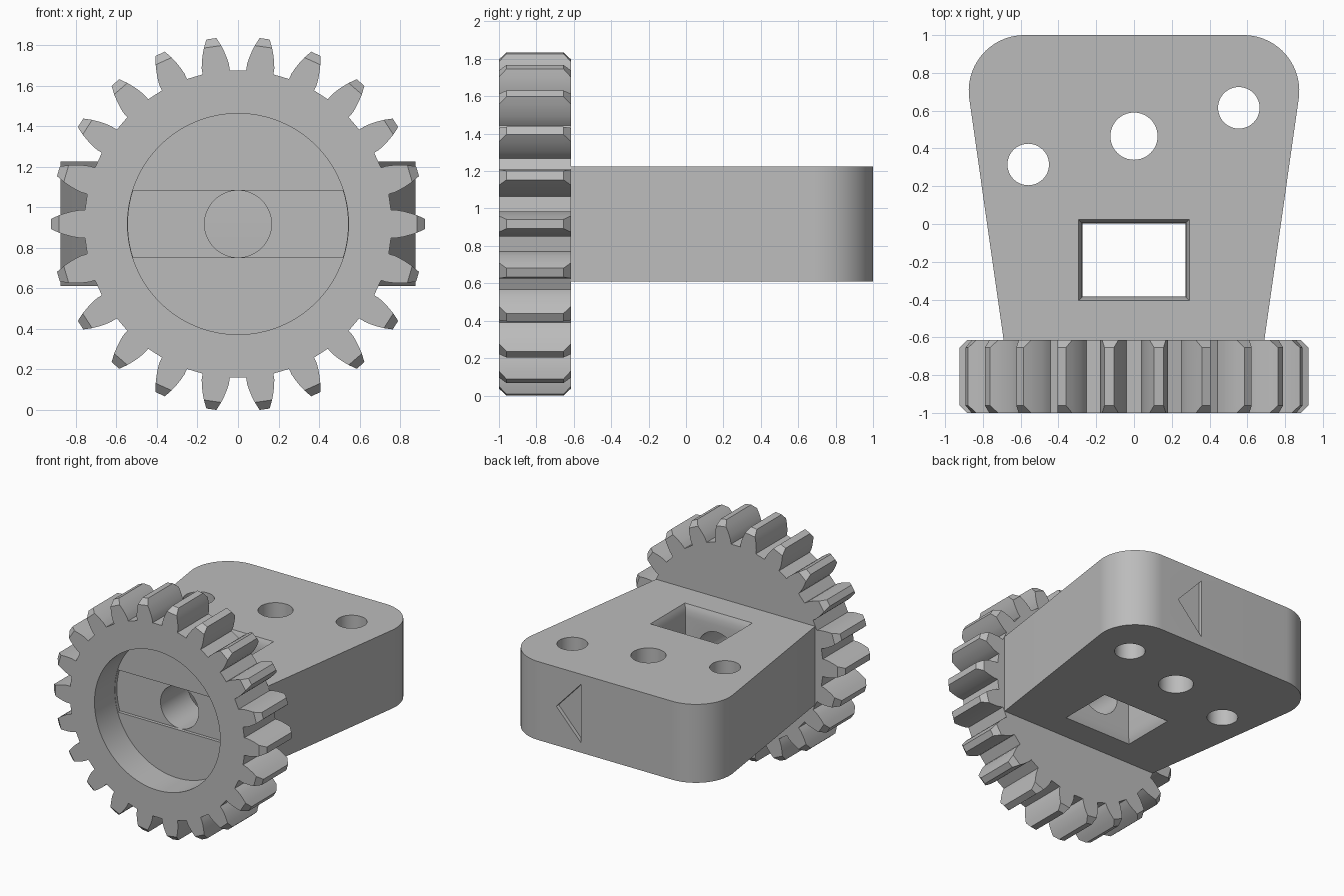
import bpy, bmesh
from math import sin, cos, tan, pi, radians, asin

cube = bpy.data.objects.get("Cube")
if cube:
    bpy.data.objects.remove(cube, do_unlink=True)

CZ = 0.917            # height of the gear axis
FRONT, GEAR_BACK = -1.0, -0.615

grey = bpy.data.materials.new("plain grey")
grey.use_nodes = True
COLOUR = (0.5, 0.5, 0.5, 1)
grey.diffuse_color = COLOUR
grey.node_tree.nodes["Principled BSDF"].inputs["Base Color"].default_value = COLOUR


def loft(name, loops):
    """Closed solid through loops that have the same number of points."""
    bm = bmesh.new()
    rings = [[bm.verts.new(p) for p in loop] for loop in loops]
    n = len(rings[0])
    for a, b in zip(rings, rings[1:]):
        for i in range(n):
            j = (i + 1) % n
            bm.faces.new((a[i], a[j], b[j], b[i]))
    bm.faces.new(rings[0])
    bm.faces.new(rings[-1])
    bmesh.ops.remove_doubles(bm, verts=bm.verts, dist=0.0005)
    bmesh.ops.recalc_face_normals(bm, faces=bm.faces)
    mesh = bpy.data.meshes.new(name)
    bm.to_mesh(mesh)
    bm.free()
    mesh.materials.append(grey)
    ob = bpy.data.objects.new(name, mesh)
    bpy.context.collection.objects.link(ob)
    return ob


def along_y(pts, y):
    return [(x, y, z + CZ) for x, z in pts]


def along_z(pts, z):
    return [(x, y, z) for x, y in pts]


def arc(r, a0, a1, n, cx=0, cy=0):
    return [(cx + r * cos(a0 + (a1 - a0) * i / n),
             cy + r * sin(a0 + (a1 - a0) * i / n)) for i in range(n + 1)]


def circle(r, cx=0, cy=0, n=64):
    return arc(r, 0, 2 * pi, n, cx, cy)[:-1]


def combine(target, other, operation):
    mod = target.modifiers.new(other.name, "BOOLEAN")
    mod.object, mod.operation, mod.solver = other, operation, "EXACT"
    bpy.context.view_layer.objects.active = target
    bpy.ops.object.modifier_apply(modifier=mod.name)
    bpy.data.objects.remove(other, do_unlink=True)


# Gear wheel: tooth half widths by radius, with the tips cut back at both ends
TEETH = 22
FLANK = [(0.755, 0.068), (0.785, 0.068), (0.815, 0.063),
         (0.85, 0.054), (0.883, 0.043)]


def gear_outline(tip):
    half = FLANK + [tip]
    tooth = [(r, -w) for r, w in half] + [(r, w) for r, w in reversed(half)]
    pts = []
    for k in range(TEETH):
        c, s = cos(2 * pi * k / TEETH), sin(2 * pi * k / TEETH)
        pts += [(r * c - w * s, r * s + w * c) for r, w in tooth]
    return pts


full, cut_back = gear_outline((0.923, 0.025)), gear_outline(FLANK[-1])
body = loft("geared_mount", [along_y(cut_back, FRONT), along_y(full, FRONT + 0.04),
                             along_y(full, GEAR_BACK - 0.04), along_y(cut_back, GEAR_BACK)])

# Tapered block with rounded rear corners
R, TAPER = 0.295, radians(8.1)
corner = arc(R, -TAPER, pi / 2, 20, 0.58, 1 - R)
side = [(0.69 - 0.08 * tan(TAPER), GEAR_BACK - 0.08)] + corner
outline = side + [(-x, y) for x, y in reversed(side)]
block = loft("block", [along_z(outline, 0.61), along_z(outline, 1.225)])
combine(body, block, "UNION")

# Round recess in the gear, with a shallow cross channel in its floor
disc = circle(0.545, n=96)
combine(body, loft("recess", [along_y(disc, -1.1), along_y(disc, -0.75)]), "DIFFERENCE")
a = asin(0.165 / 0.543)
band = arc(0.543, -a, a, 12) + arc(0.543, pi - a, pi + a, 12)
combine(body, loft("channel", [along_y(band, -0.85), along_y(band, -0.725)]), "DIFFERENCE")

# Square pocket with flared mouths at top and bottom
def pocket_loop(z, flare):
    x, y0, y1 = 0.272 + flare, -0.384 - flare, 0.002 + flare
    return along_z([(-x, y0), (x, y0), (x, y1), (-x, y1)], z)


lower = [(0.56, 0.033), (0.61, 0.021), (0.63, 0.012), (0.66, 0.004), (0.70, 0)]
upper = [(1.835 - z, f) for z, f in reversed(lower)]
pocket = loft("pocket", [pocket_loop(z, f) for z, f in lower + upper])
combine(body, pocket, "DIFFERENCE")

# Axle hole from the recess to the pocket
axle = circle(0.165)
combine(body, loft("axle_hole", [along_y(axle, -0.9), along_y(axle, -0.2)]), "DIFFERENCE")

# Three vertical holes on a slanted row
for x, y, r in ((-0.56, 0.315, 0.11), (0, 0.465, 0.125), (0.555, 0.615, 0.11)):
    hole = circle(r, x, y, 48)
    combine(body, loft("hole", [along_z(hole, 0.5), along_z(hole, 1.4)]), "DIFFERENCE")

# Engraved direction triangle on the rear face
mark = [(0.425, 0), (0.21, 0.23), (0.21, -0.23)]
combine(body, loft("triangle", [along_y(mark, 0.97), along_y(mark, 1.1)]), "DIFFERENCE")

# Smooth curved walls, crisp edges
bpy.ops.object.select_all(action="DESELECT")
body.select_set(True)
bpy.context.view_layer.objects.active = body
bpy.ops.object.shade_smooth_by_angle(angle=radians(25))
